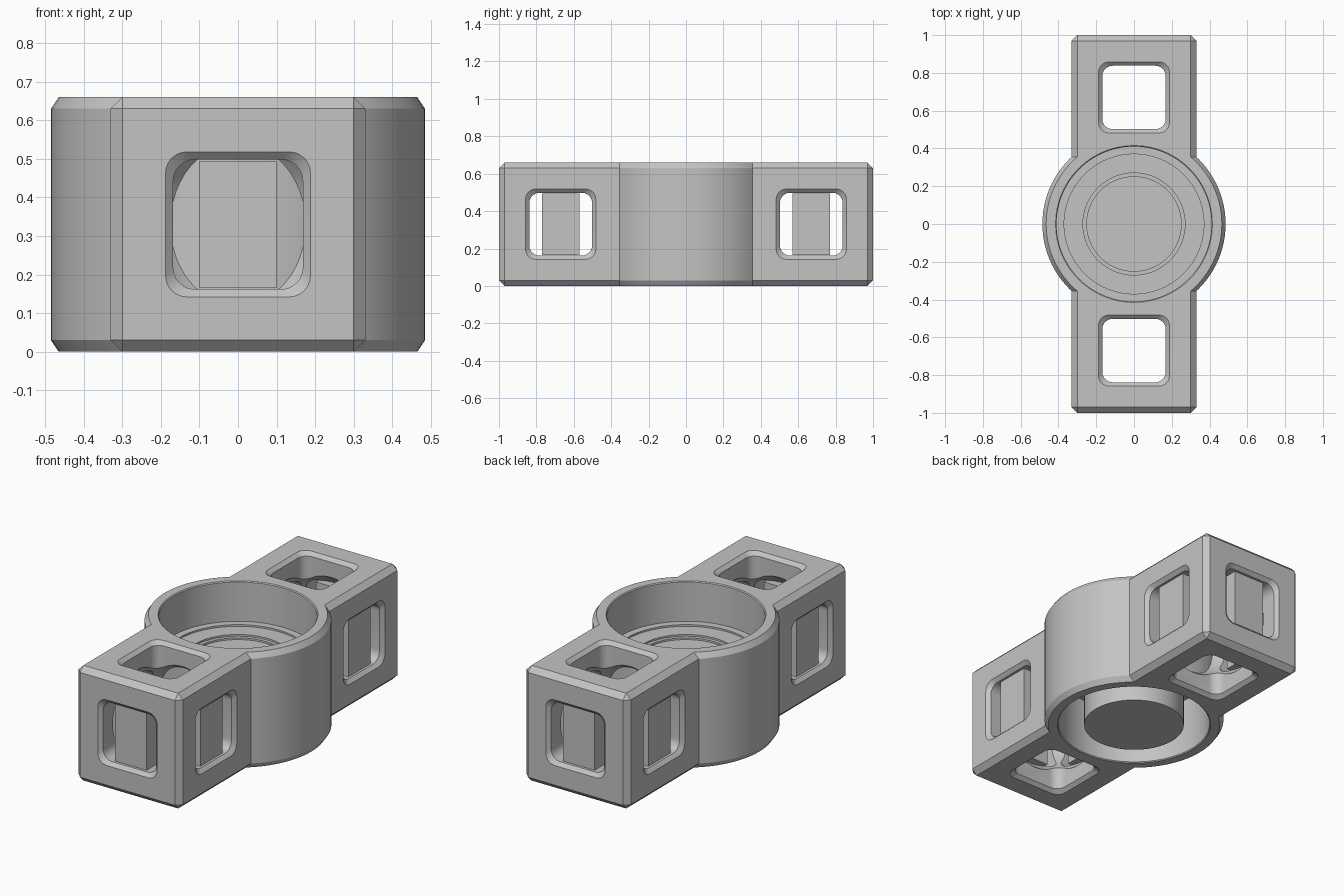
import bpy, bmesh, math
from mathutils import Matrix, Vector

if "Cube" in bpy.data.objects:
    bpy.data.objects.remove(bpy.data.objects["Cube"])

grey = bpy.data.materials.new("grey plastic")
grey.diffuse_color = (0.55, 0.55, 0.55, 1)
grey.use_nodes = True
grey.node_tree.nodes["Principled BSDF"].inputs["Base Color"].default_value = grey.diffuse_color
H, MID, CY = 0.66, 0.33, 0.67      # height, middle height, arm centre


def make(name, bm):
    bm.normal_update()
    bmesh.ops.recalc_face_normals(bm, faces=bm.faces)
    me = bpy.data.meshes.new(name)
    bm.to_mesh(me)
    bm.free()
    me.materials.append(grey)
    ob = bpy.data.objects.new(name, me)
    bpy.context.collection.objects.link(ob)
    return ob


def loft(name, rings):
    """Skin a list of equal-length point rings and cap both ends."""
    bm = bmesh.new()
    loops = [[bm.verts.new(p) for p in r] for r in rings]
    n = len(loops[0])
    for a, b in zip(loops, loops[1:]):
        for i in range(n):
            j = (i + 1) % n
            bm.faces.new((a[i], a[j], b[j], b[i]))
    bm.faces.new(loops[0][::-1])
    bm.faces.new(loops[-1])
    return make(name, bm)


def lathe(name, profile, n=96):
    ang = [2 * math.pi * i / n for i in range(n)]
    return loft(name, [[(r * math.cos(a), r * math.sin(a), z) for a in ang] for r, z in profile])


def rounded_square(half, d, rad=0.055, steps=6):
    pts, c = [], half - rad
    for k, (sx, sy) in enumerate([(1, 1), (-1, 1), (-1, -1), (1, -1)]):
        for i in range(steps + 1):
            a = math.pi / 2 * (k + i / steps)
            pts.append(Vector((sx * c + rad * math.cos(a), sy * c + rad * math.sin(a), d)))
    return pts


def window_cutter(direction, centre, through):
    """Rounded square hole with chamfered mouths."""
    m = Matrix.Translation(centre) @ Vector(direction).to_track_quat('Z', 'Y').to_matrix().to_4x4()
    prof = [(0.168, 0.05), (0.168, 0.31), (0.208, 0.35)]
    if through:
        prof = [(0.208, -0.35), (0.168, -0.31)] + prof[1:]
    return loft("window_cutter", [[m @ p for p in rounded_square(h, d)] for h, d in prof])


def boolean(ob, cutter, op):
    bpy.context.view_layer.update()
    mod = ob.modifiers.new("cut", 'BOOLEAN')
    mod.operation, mod.solver, mod.object = op, 'EXACT', cutter
    bpy.context.view_layer.objects.active = ob
    bpy.ops.object.modifier_apply(modifier=mod.name)
    bpy.data.objects.remove(cutter)


def box(name, centre, size):
    bm = bmesh.new()
    bmesh.ops.create_cube(bm, size=1)
    for v in bm.verts:
        v.co = Vector(centre) + Vector([a * b for a, b in zip(v.co, size)])
    return make(name, bm)


def arm_block(s):
    """Chamfered cube whose inner end runs into the hub."""
    bm = bmesh.new()
    bmesh.ops.create_cube(bm, size=1)
    for v in bm.verts:
        v.co = (v.co.x * 0.66, s * 0.65 + v.co.y * 0.70, MID + v.co.z * H)
    bm.normal_update()
    edges = [e for e in bm.edges if any(abs(v.co.y) > 0.9 for v in e.verts)]
    bmesh.ops.bevel(bm, geom=edges, offset=0.03, segments=1, affect='EDGES')
    return make("arm", bm)


# Hub
body = lathe("body", [(0.465, 0), (0.485, 0.03), (0.485, 0.63), (0.465, H)])

for s, side in ((-1, "front"), (1, "back")):
    # Arm with round cavity and windows, joined to the hub
    centre = Vector((0, s * CY, MID))
    arm = arm_block(s)
    bm = bmesh.new()
    bmesh.ops.create_uvsphere(bm, u_segments=64, v_segments=32, radius=0.28,
                              matrix=Matrix.Translation(centre))
    boolean(arm, make("cavity_cutter", bm), 'DIFFERENCE')
    for d, through in (((1, 0, 0), True), ((0, 0, 1), True), ((0, s, 0), False)):
        boolean(arm, window_cutter(d, centre, through), 'DIFFERENCE')
    boolean(body, arm, 'UNION')

    # Upright blocks standing in the side and end windows
    box(side + "_end_block", centre + Vector((0, s * 0.24, 0)), (0.2, 0.12, 0.33))
    for x, name in ((-0.24, "_left_block"), (0.24, "_right_block")):
        box(side + name, centre + Vector((x, 0, 0)), (0.12, 0.2, 0.33))

# Central bore
boolean(body, lathe("bore_cutter", [(0.425, -0.01), (0.41, 0.005), (0.41, H - 0.005), (0.425, H + 0.01)]),
        'DIFFERENCE')

# Bearing disc with its central plug
disc = lathe("bearing_disc", [(0.27, 0), (0.27, 0.34), (0.37, 0.34), (0.37, 0.33), (0.412, 0.33),
                              (0.412, 0.43), (0.37, 0.43), (0.37, 0.42), (0.27, 0.42),
                              (0.27, 0.41), (0.25, 0.41), (0.25, 0.40)])

for ob in (body, disc):
    bpy.ops.object.select_all(action='DESELECT')
    ob.select_set(True)
    bpy.context.view_layer.objects.active = ob
    bpy.ops.object.shade_smooth_by_angle(angle=math.radians(25))
